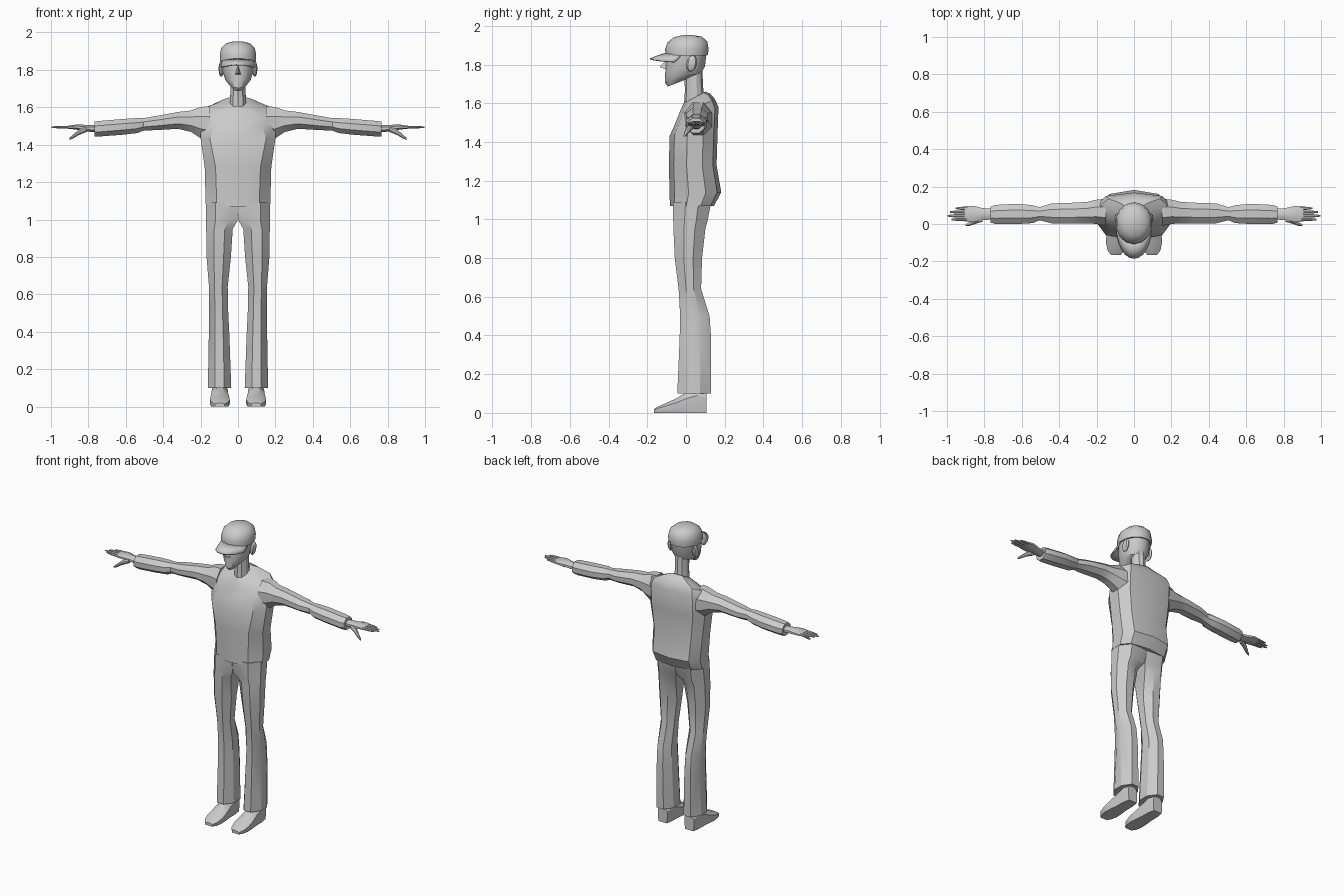
import bpy, bmesh
from math import sin, cos, pi, radians


def finish(name, bm, mirror=False, angle=32, thick=0):
    bmesh.ops.recalc_face_normals(bm, faces=bm.faces)
    me = bpy.data.meshes.new(name)
    bm.to_mesh(me)
    bm.free()
    ob = bpy.data.objects.new(name, me)
    bpy.context.collection.objects.link(ob)
    bpy.ops.object.select_all(action='DESELECT')
    ob.select_set(True)
    bpy.context.view_layer.objects.active = ob
    bpy.ops.object.shade_smooth_by_angle(angle=radians(angle))
    if thick:
        ob.modifiers.new("thickness", 'SOLIDIFY').thickness = thick
    if mirror:
        ob.modifiers.new("mirror", 'MIRROR')
    return ob


def loft(name, rings, mirror=False, angle=32, closed=True, thick=0):
    """Skin a list of equal-length point rings."""
    bm = bmesh.new()
    rows = [[bm.verts.new(p) for p in r] for r in rings]
    n = len(rows[0])
    for a, b in zip(rows, rows[1:]):
        for i in range(n if closed else n - 1):
            j = (i + 1) % n
            bm.faces.new((a[i], a[j], b[j], b[i]))
    if closed:
        bm.faces.new(rows[0])
        bm.faces.new(rows[-1])
    return finish(name, bm, mirror, angle, thick)


def octagon(u0, u1, v0, v1, c=0.3, ci=0.3):
    """Chamfered box outline; ci is the chamfer on the u0 side."""
    w, h = u1 - u0, v1 - v0
    return [(u0, v0 + ci * h), (u0 + .3 * w, v0), (u0 + .7 * w, v0), (u1, v0 + c * h),
            (u1, v1 - c * h), (u0 + .7 * w, v1), (u0 + .3 * w, v1), (u0, v1 - ci * h)]


def along_x(x, y0, y1, z0, z1):
    return [(x, y, z) for y, z in octagon(y0, y1, z0, z1)]


def oval(rx, yf, yb, zf, zb, n=14):
    """Horizontal oval whose height runs from zf (front) to zb (back)."""
    pts = []
    for i in range(n):
        a = 2 * pi * i / n
        t = (1 - cos(a)) / 2
        pts.append((rx * sin(a), yf + (yb - yf) * t, zf + (zb - zf) * t))
    return pts


def torso_ring(ws, wf, yf, yb, zf, zb):
    d = yb - yf
    half = [(0, 0), (wf, .1), (ws, .37), (ws, .7), (.75 * ws, .92), (0, 1)]
    full = half + [(-x, t) for x, t in half[-2:0:-1]]
    return [(x, yf + d * t, zf + (zb - zf) * t) for x, t in full]


# Shirt body
loft("shirt", [torso_ring(*r) for r in [
    (.172, .115, -.083, .145, 1.07, 1.07),
    (.174, .115, -.085, .182, 1.13, 1.14),
    (.178, .12, -.088, .158, 1.28, 1.28),
    (.20, .15, -.085, .163, 1.43, 1.44),
    (.20, .13, -.058, .168, 1.49, 1.58),
    (.185, .12, -.038, .15, 1.54, 1.62),
    (.10, .07, -.024, .125, 1.575, 1.65),
    (.05, .03, -.012, .10, 1.60, 1.66)]])

# Sleeves
loft("sleeve", [along_x(*r) for r in [
    (.15, -.01, .135, 1.42, 1.605),
    (.20, .0, .13, 1.435, 1.602),
    (.25, .004, .118, 1.468, 1.583),
    (.32, .002, .114, 1.485, 1.575),
    (.44, .004, .11, 1.478, 1.553),
    (.505, .02, .09, 1.475, 1.542),
    (.54, .005, .10, 1.462, 1.542),
    (.62, .0, .108, 1.453, 1.537),
    (.74, .0, .102, 1.444, 1.527),
    (.768, .008, .093, 1.445, 1.523)]], mirror=True)

# Hands
loft("palm", [along_x(*r) for r in [
    (.75, .025, .08, 1.467, 1.503), (.81, .02, .085, 1.47, 1.506),
    (.86, .01, .097, 1.48, 1.508), (.905, .013, .095, 1.485, 1.502)]], mirror=True)
for i, tip in enumerate((.975, .998, .985, .955)):
    y = .024 + .02 * i
    loft("finger", [along_x(x, y - r, y + r, 1.494 - r * .8, 1.494 + r * .8)
                    for x, r in ((.89, .0095), (tip - .03, .008), (tip, .004))], mirror=True)
loft("thumb", [along_x(*r) for r in [
    (.81, .012, .05, 1.468, 1.497), (.85, .0, .028, 1.452, 1.482),
    (.88, -.01, .01, 1.434, 1.456), (.90, -.012, -.002, 1.426, 1.437)]], mirror=True)

# Trousers
loft("trouser_leg", [[(x, y, z) for x, y in octagon(x0, x1, y0, y1, .33, ci)]
                     for z, x0, x1, y0, y1, ci in [
    (1.09, 0, .17, -.068, .13, .03),
    (.995, .002, .17, -.066, .112, .06),
    (.95, .028, .17, -.065, .10, .2),
    (.80, .038, .168, -.058, .083, .3),
    (.64, .055, .155, -.038, .078, .3),
    (.50, .052, .154, -.03, .122, .3),
    (.38, .046, .156, -.033, .13, .3),
    (.10, .036, .161, -.045, .13, .3)]], mirror=True)

# Shoes
loft("shoe", [[(x, y, z) for z, x in octagon(0, h, .097 - w, .097 + w, .3, .06)]
              for y, w, h in [(-.166, .026, .02), (-.14, .045, .035), (-.10, .053, .052),
                              (-.05, .05, .075), (0, .044, .105), (.06, .043, .13),
                              (.105, .034, .11)]], mirror=True)

# Neck
loft("neck", [oval(.046, -.012, .095, 1.57, 1.62, 10),
              oval(.043, -.006, .088, 1.66, 1.69, 10),
              oval(.043, -.008, .085, 1.77, 1.77, 10)])

# Head
loft("head", [oval(*r) for r in [
    (.026, -.094, -.02, 1.686, 1.715),
    (.046, -.108, .03, 1.705, 1.735),
    (.07, -.108, .075, 1.745, 1.75),
    (.085, -.105, .098, 1.80, 1.79),
    (.09, -.10, .106, 1.86, 1.86)]])

# Nose
bm = bmesh.new()
for p in [(0, -.098, 1.83), (0, -.137, 1.787), (.018, -.098, 1.773),
          (-.018, -.098, 1.773), (0, -.09, 1.79)]:
    bm.verts.new(p)
bmesh.ops.convex_hull(bm, input=bm.verts)
finish("nose", bm, angle=20)

# Ears
bm = bmesh.new()
bmesh.ops.create_uvsphere(bm, u_segments=8, v_segments=6, radius=1)
for v in bm.verts:
    v.co = (.09 + v.co.x * .014, .03 + v.co.y * .027 + v.co.z * .006, 1.805 + v.co.z * .042)
finish("ear", bm, mirror=True)

# Cap crown
loft("cap_crown", [oval(*r) for r in [
    (.098, -.106, .113, 1.845, 1.848),
    (.10, -.108, .117, 1.88, 1.88),
    (.092, -.095, .11, 1.915, 1.92),
    (.064, -.062, .082, 1.942, 1.944),
    (.02, -.01, .03, 1.953, 1.953)]], angle=40)

# Cap brim
arc = [radians(-75 + 15 * i) for i in range(11)]
loft("cap_brim", [[(rx * sin(a), y0 - ry * cos(a), z - drop * sin(a) ** 2) for a in arc]
                  for rx, y0, ry, z, drop in [(.094, 0, .10, 1.862, .012),
                                              (.097, -.01, .135, 1.848, .022),
                                              (.096, -.02, .166, 1.832, .02)]],
     closed=False, thick=.008)
